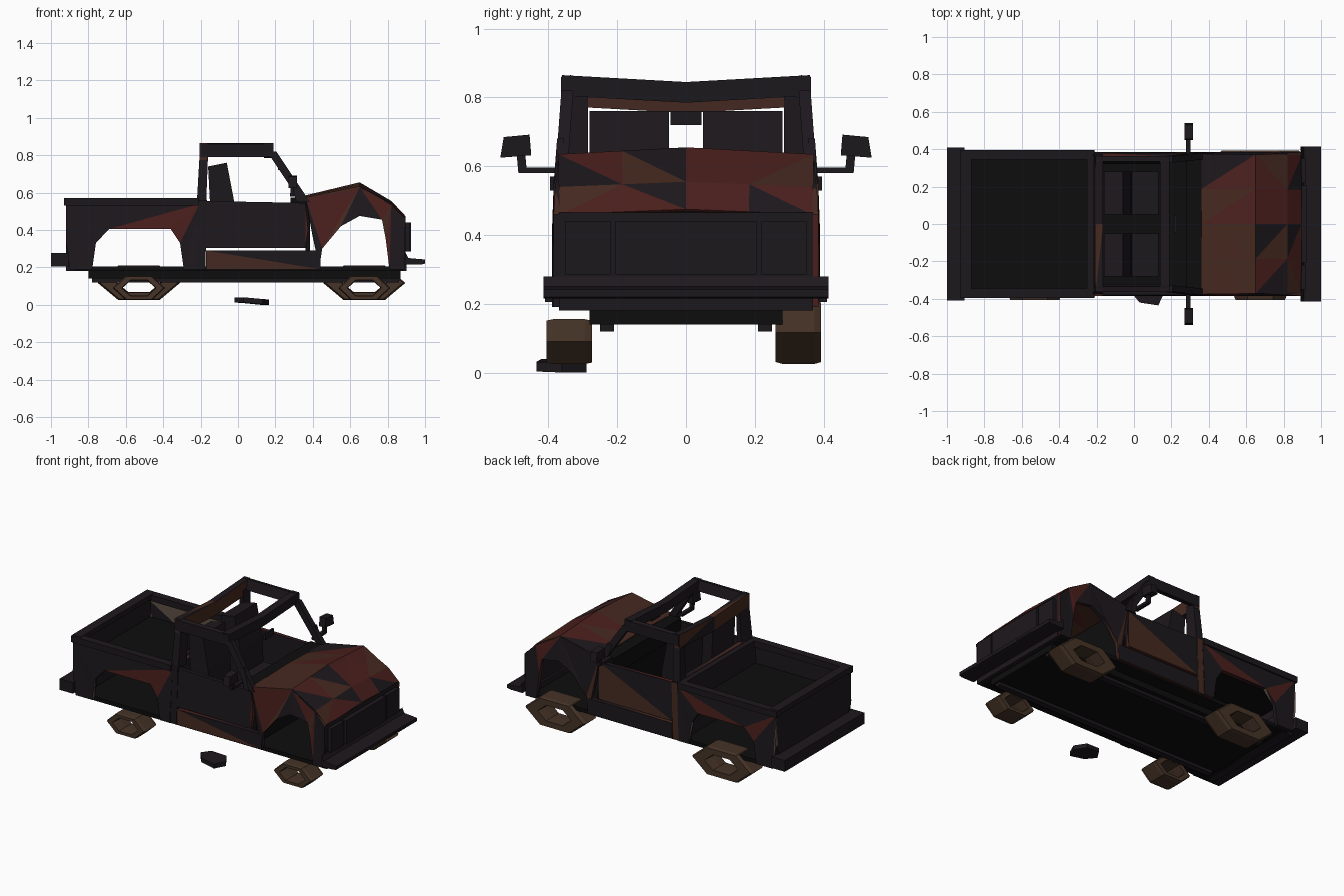
import bpy, bmesh, math, random

random.seed(4)

def material(name, c):
    m = bpy.data.materials.new(name)
    m.diffuse_color = (*c, 1)
    return m

CHAR = material("charred", (0.012, 0.009, 0.012))
RED = material("burnt_red", (0.07, 0.014, 0.012))
RUST = material("rust", (0.06, 0.022, 0.014))
ASH = material("ash", (0.12, 0.085, 0.065))
BLACK = material("soot", (0.004, 0.004, 0.004))
BROWN = material("scorched_rim", (0.06, 0.033, 0.02))
PATCHY = [CHAR, CHAR, CHAR, RED, RUST]

def finish(name, bm, mats):
    # patchy parts get burn colours spread over their triangles
    if len(mats) > 1:
        bmesh.ops.triangulate(bm, faces=bm.faces[:])
    bmesh.ops.recalc_face_normals(bm, faces=bm.faces[:])
    for f in bm.faces:
        f.material_index = random.randrange(len(mats))
    me = bpy.data.meshes.new(name)
    bm.to_mesh(me)
    bm.free()
    for m in mats:
        me.materials.append(m)
    ob = bpy.data.objects.new(name, me)
    bpy.context.collection.objects.link(ob)
    return ob

def box(name, x, y, z, mats=(CHAR,)):
    bm = bmesh.new()
    bmesh.ops.create_cube(bm, size=1)
    for v in bm.verts:
        v.co = [r[0] + (c + 0.5) * (r[1] - r[0]) for c, r in zip(v.co, (x, y, z))]
    return finish(name, bm, mats)

def loft(name, rings, mats=(CHAR,), closed=False):
    bm = bmesh.new()
    vs = [[bm.verts.new(p) for p in r] for r in rings]
    n = len(vs[0])
    pairs = list(zip(vs, vs[1:])) + ([(vs[-1], vs[0])] if closed else [])
    for a, b in pairs:
        for i in range(n):
            j = (i + 1) % n
            bm.faces.new((a[i], a[j], b[j], b[i]))
    if not closed:
        bm.faces.new(vs[0])
        bm.faces.new(vs[-1])
    return finish(name, bm, mats)

def side_panel(name, profile, y, thick=0.025, mats=PATCHY):
    # x-z outline, leaning inwards above the belt line, on both sides
    for s, tag in ((-1, "right"), (1, "left")):
        rings = [[(x, s * (y - d - 0.12 * max(0, z - 0.5)), z) for x, z in profile]
                 for d in (0, thick)]
        loft(f"{name}_{tag}", rings, mats)

def beam(name, a, b, wx, wy, mats=(CHAR,)):
    # strut with level ends
    loft(name, [[(p[0] + i * wx / 2, p[1] + j * wy / 2, p[2])
                 for i, j in ((-1, -1), (1, -1), (1, 1), (-1, 1))] for p in (a, b)], mats)

# chassis and floor
box("floor_pan", (-0.87, 0.88), (-0.37, 0.37), (0.18, 0.205), (BLACK,))
box("chassis_frame", (-0.80, 0.87), (-0.28, 0.28), (0.14, 0.18), (BLACK,))
for s in (-1, 1):
    box("frame_rail", (-0.78, 0.86), (s * 0.23 - 0.02, s * 0.23 + 0.02), (0.12, 0.14))

# bumpers
box("rear_bumper", (-1.0, -0.905), (-0.41, 0.41), (0.205, 0.278))
box("rear_bumper_mount", (-0.92, -0.85), (-0.36, 0.36), (0.18, 0.33))
loft("front_bumper", [[(0.89, y, 0.215), (0.98, y, 0.215), (1.0, y, 0.22), (1.0, y, 0.242),
                       (0.91, y, 0.25), (0.895, y, 0.28)] for y in (-0.415, 0.415)])
box("front_valance", (0.85, 0.9), (-0.37, 0.37), (0.18, 0.24))

# cargo bed
side_panel("bed_side", [(-0.92, 0.54), (-0.92, 0.34), (-0.9, 0.19), (-0.78, 0.19), (-0.76, 0.33),
                        (-0.69, 0.405), (-0.36, 0.405), (-0.31, 0.33), (-0.29, 0.19),
                        (-0.22, 0.19), (-0.205, 0.54)], 0.39, mats=[CHAR, CHAR, CHAR, ASH, RED])
for s in (-1, 1):
    box("bed_rail", (-0.93, -0.21), (s * 0.37 - 0.025, s * 0.37 + 0.025), (0.53, 0.57))
box("tailgate", (-0.92, -0.885), (-0.37, 0.37), (0.3, 0.54), (CHAR, CHAR, RUST))
box("tailgate_cap", (-0.93, -0.87), (-0.38, 0.38), (0.54, 0.572))
box("bed_front_wall", (-0.25, -0.215), (-0.37, 0.37), (0.2, 0.57))
box("bed_floor", (-0.89, -0.24), (-0.36, 0.36), (0.405, 0.42), (BLACK,))

# cab shell
side_panel("sill", [(-0.17, 0.19), (0.44, 0.19), (0.44, 0.29), (-0.17, 0.29)], 0.385, 0.03, [RUST, RED, CHAR])
side_panel("door", [(-0.17, 0.305), (0.36, 0.305), (0.375, 0.4), (0.36, 0.545), (-0.17, 0.555)], 0.385)
box("cab_back", (-0.21, -0.18), (-0.37, 0.37), (0.2, 0.57), (CHAR, CHAR, RUST))
box("firewall", (0.36, 0.385), (-0.36, 0.36), (0.2, 0.57), (BLACK,))
box("dashboard", (0.28, 0.37), (-0.35, 0.35), (0.47, 0.575), (BLACK,))
for s in (-1, 1):
    beam("rear_pillar", (-0.2, s * 0.365, 0.19), (-0.19, s * 0.365, 0.56), 0.05, 0.04, (RUST, CHAR))
    # wide rear corner beside the back window
    loft("rear_corner", [[(-0.22 + 0.015 * t, s * (0.375 - 0.02 * t), z), (-0.17 + 0.01 * t, s * (0.375 - 0.02 * t), z),
                          (-0.17 + 0.01 * t, s * 0.285, z), (-0.2 + 0.015 * t, s * 0.285, z)]
                         for t, z in ((0, 0.55), (1, 0.81))])
    beam("windshield_pillar", (0.36, s * 0.365, 0.55), (0.18, s * 0.345, 0.82), 0.05, 0.035)
    loft("roof_rail", [[(x, s * 0.32, 0.8), (x, s * 0.363, 0.79), (x, s * 0.363, 0.86),
                        (x, s * 0.335, 0.865)] for x in (-0.2, 0.19)])
    # quarter light bar
    beam("quarter_bar", (0.33, s * 0.375, 0.55), (0.29, s * 0.365, 0.68), 0.035, 0.02)

# sagging roof headers
for name, x0, x1, h, mats in (("rear_header", -0.205, -0.165, 0.09, (RUST, CHAR)),
                              ("front_header", 0.14, 0.19, 0.06, (CHAR,))):
    loft(name, [[(x0, y, z - h), (x1, y, z - h), (x1, y, z), (x0, y, z)]
                for y, z in ((-0.36, 0.865), (0, 0.845), (0.36, 0.865))], mats)
box("rear_view_mirror", (0.215, 0.23), (-0.045, 0.045), (0.72, 0.76))

# seats
for s in (-1, 1):
    y = (s * 0.165 - 0.115, s * 0.165 + 0.115)
    loft("seat_back", [[(-0.14, t, 0.35), (-0.01, t, 0.35), (-0.02, t, 0.55), (-0.06, t, 0.76),
                        (-0.16, t, 0.74)] for t in y])
    box("seat_cushion", (-0.12, 0.13), y, (0.31, 0.39))

# front fenders around an open wheel arch
side_panel("fender", [(0.36, 0.575), (0.4, 0.36), (0.435, 0.2), (0.45, 0.3), (0.55, 0.42), (0.65, 0.475),
                      (0.77, 0.455), (0.79, 0.35), (0.81, 0.19), (0.89, 0.19), (0.895, 0.46),
                      (0.82, 0.535), (0.65, 0.63)], 0.385)

# buckled hood
bm = bmesh.new()
rows = [(0.36, 0.375, 0.575, 0.585), (0.65, 0.372, 0.635, 0.655),
        (0.82, 0.37, 0.54, 0.555), (0.895, 0.365, 0.46, 0.475)]
grid = [[bm.verts.new((x, y * w, ze + (zc - ze) * (1 - abs(y)))) for y in (-1, -0.5, 0, 0.5, 1)]
        for x, w, ze, zc in rows]
for a, b in zip(grid, grid[1:]):
    for i in range(4):
        bm.faces.new((a[i], b[i], b[i + 1], a[i + 1]))
hood = finish("hood", bm, [RED, CHAR, RED, CHAR, RUST])
mod = hood.modifiers.new("thickness", "SOLIDIFY")
mod.thickness = 0.01

# grille and lamps
box("front_panel", (0.865, 0.895), (-0.37, 0.37), (0.2, 0.465))
box("grille", (0.89, 0.925), (-0.205, 0.205), (0.285, 0.44))
for s in (-1, 1):
    box("headlamp", (0.89, 0.92), (s * 0.285 - 0.065, s * 0.285 + 0.065), (0.285, 0.44))
    box("bumper_slot", (0.99, 1.0), (s * 0.175 - 0.07, s * 0.175 + 0.07), (0.225, 0.235), (BLACK,))

# door mirrors
for s in (-1, 1):
    beam("mirror_arm", (0.29, s * 0.42, 0.58), (0.29, s * 0.42, 0.597), 0.025, 0.12)
    beam("mirror_post", (0.29, s * 0.475, 0.58), (0.29, s * 0.48, 0.635), 0.02, 0.025)
    loft("mirror_head", [[(x, s * 0.45, 0.632), (x, s * 0.54, 0.625), (x, s * 0.53, 0.685),
                          (x, s * 0.455, 0.692)] for x in (0.27, 0.315)])

# bare six-sided wheel rims, sagged and flattened
def wheel(name, x, y, rx, rz, hole):
    t, rings = 0.066, []
    for k, d in ((0.94, -1), (1, -0.7), (1, 0.7), (0.94, 1), (hole, 1), (hole * 0.95, 0), (hole, -1)):
        rings.append([(x + rx * k * math.cos(a), y + d * t, 0.025 + rz + rz * k * math.sin(a) / 0.866)
                      for a in (i * math.pi / 3 for i in range(6))])
    loft(name, rings, (BROWN,), closed=True)

for tag, x in (("rear", -0.53), ("front", 0.675)):
    wheel(tag + "_right_wheel", x, -0.34, 0.14, 0.065, 0.66)
    wheel(tag + "_left_wheel", x, 0.327, 0.22, 0.092, 0.55)

# fallen scrap on the ground
loft("scrap", [[(-0.02, -0.36, z + 0.012), (0.03, -0.42, z + 0.012), (0.13, -0.435, z + 0.003),
                (0.165, -0.36, z), (0.12, -0.29, z), (0.02, -0.3, z + 0.01)] for z in (0.0, 0.028)])
